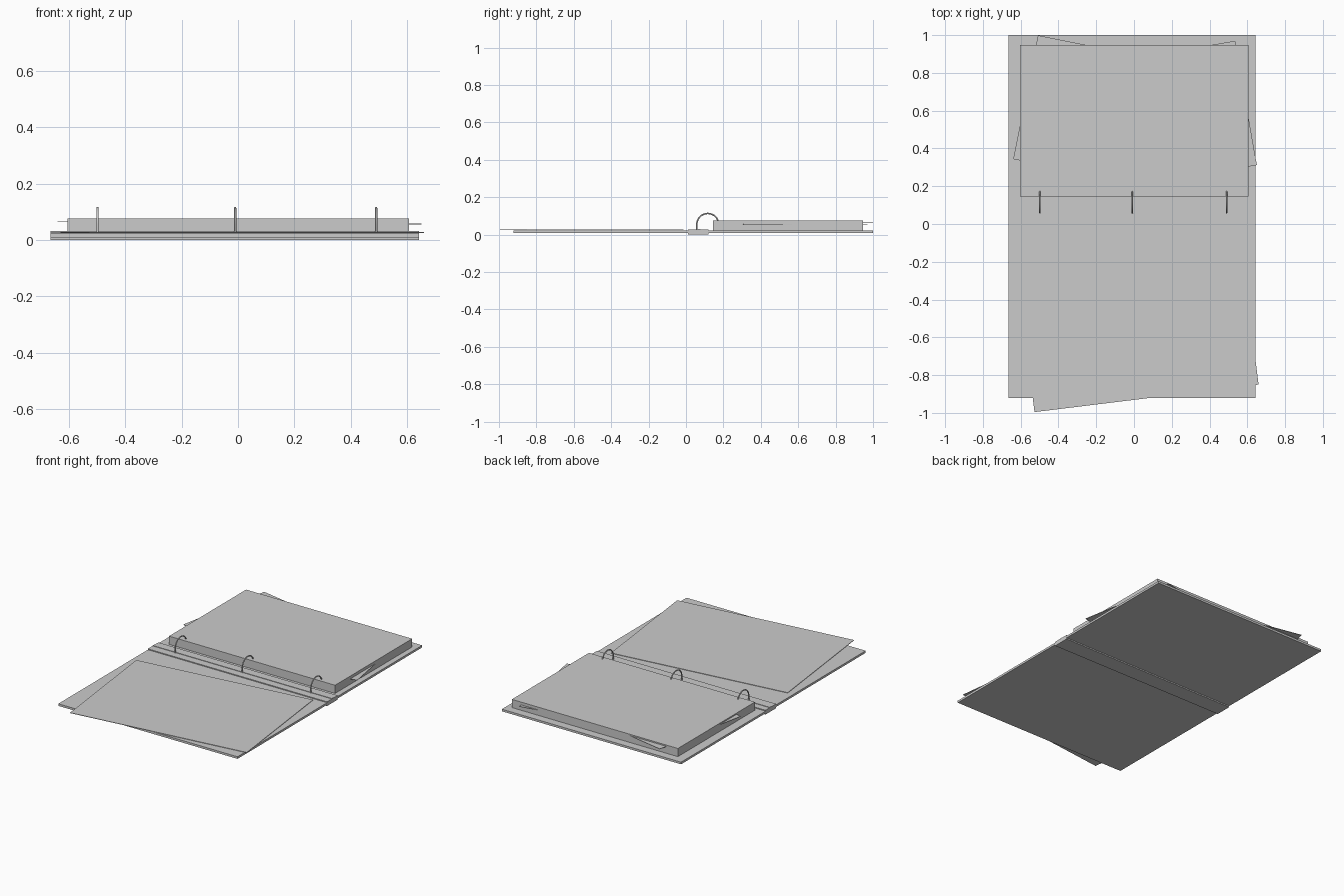
import bpy, math
from mathutils import Matrix, Vector

if "Cube" in bpy.data.objects:
    bpy.data.objects.remove(bpy.data.objects["Cube"])


def box(name, x, y, z):
    """Box from (min, max) ranges on each axis."""
    bpy.ops.mesh.primitive_cube_add(size=1)
    ob = bpy.context.object
    ob.name = name
    size = [r[1] - r[0] for r in (x, y, z)]
    mid = [(r[0] + r[1]) / 2 for r in (x, y, z)]
    ob.data.transform(Matrix.Diagonal((*size, 1)))
    ob.location = mid
    return ob


def sheet(name, size, centre, angle):
    """Thin loose sheet turned about z."""
    w, h = size[0] / 2, size[1] / 2
    ob = box(name, (-w, w), (-h, h), (-0.0015, 0.0015))
    ob.location = centre
    ob.rotation_euler.z = math.radians(angle)
    return ob


# Covers and spine
X = (-0.664, 0.642)
box("front_cover", X, (-0.922, 0.012), (0.008, 0.022))
box("back_cover", X, (0.118, 1.0), (0.008, 0.022))
box("spine", X, (0.01, 0.12), (0.0, 0.028))
box("ring_rail", X, (0.06, 0.077), (0.026, 0.031))

# Paper block
box("page_stack", (-0.604, 0.606), (0.145, 0.947), (0.022, 0.076))

# Loose sheets
sheet("loose_page", (1.195, 0.842), (0.015, -0.505, 0.0265), 7)
sheet("left_insert", (0.95, 0.668), (-0.108, 0.578, 0.066), -11.3)
sheet("right_insert", (0.95, 0.668), (0.125, 0.559, 0.056), 9.9)

# Binder rings: half arcs with straight feet
R, CY, CZ = 0.058, 0.116, 0.055
path = [Vector((0, CY - R, 0.024))]
path += [Vector((0, CY - R * math.cos(math.pi * i / 16), CZ + R * math.sin(math.pi * i / 16)))
         for i in range(17)]
path.append(Vector((0, CY + R, 0.02)))
for i, x in enumerate((-0.498, -0.01, 0.49)):
    cu = bpy.data.curves.new(f"binder_ring_{i + 1}", 'CURVE')
    cu.dimensions = '3D'
    cu.bevel_depth = 0.004
    cu.bevel_resolution = 2
    cu.use_fill_caps = True
    sp = cu.splines.new('POLY')
    sp.points.add(len(path) - 1)
    for p, v in zip(sp.points, path):
        p.co = (*v, 1)
    ob = bpy.data.objects.new(cu.name, cu)
    ob.location.x = x
    bpy.context.collection.objects.link(ob)
